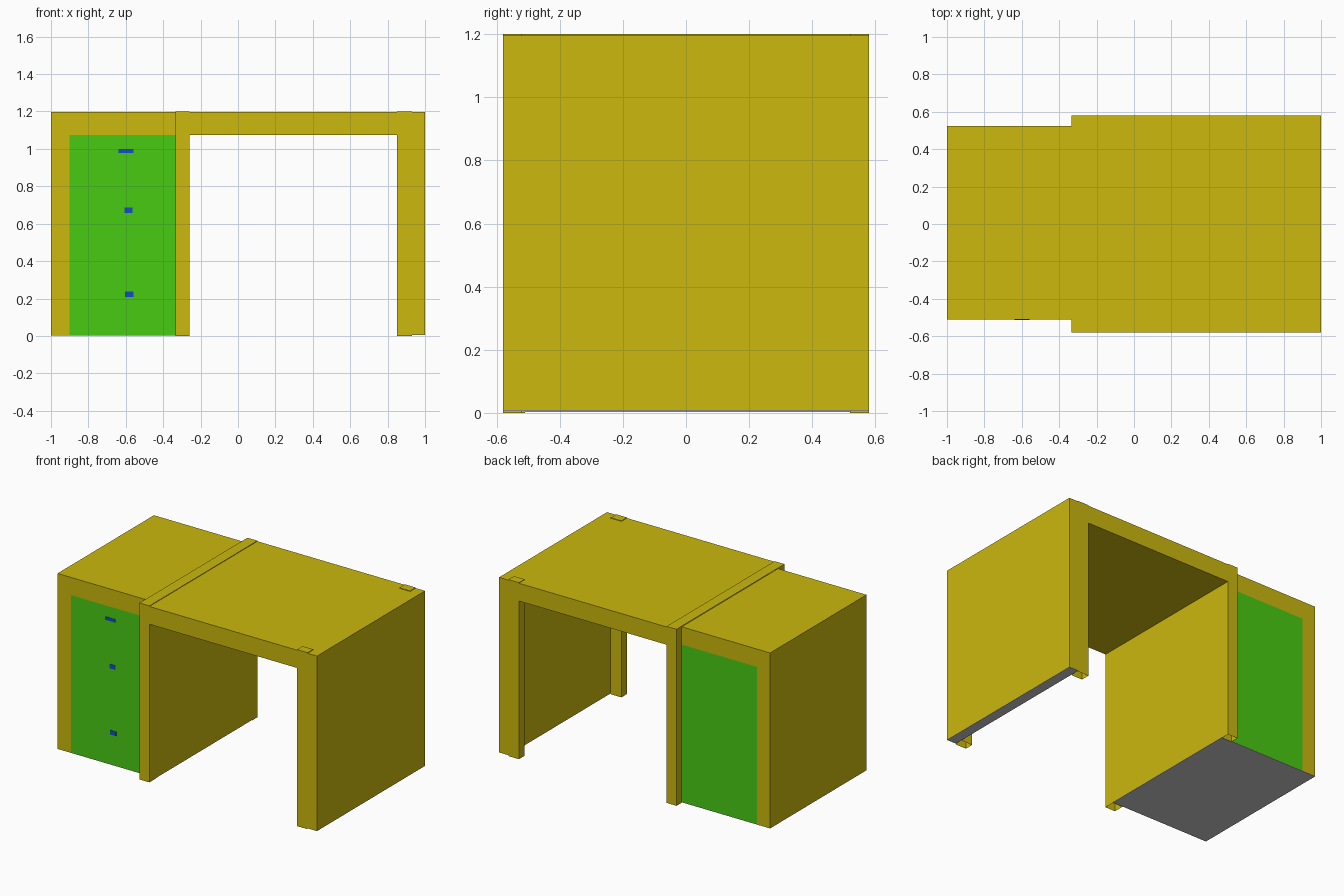
import bpy, bmesh
from mathutils import Vector

if "Cube" in bpy.data.objects:
    bpy.data.objects.remove(bpy.data.objects["Cube"])


def material(name, rgb):
    m = bpy.data.materials.new(name)
    m.diffuse_color = (*rgb, 1)
    m.use_nodes = True
    m.node_tree.nodes["Principled BSDF"].inputs["Base Color"].default_value = m.diffuse_color
    return m


YELLOW = material("yellow_panel", (0.60, 0.48, 0.004))
GREEN = material("green_door", (0.065, 0.60, 0.006))
BLUE = material("blue_handle", (0.006, 0.075, 0.60))

AXES = {"+x": (1, 0, 0), "-x": (-1, 0, 0), "+y": (0, 1, 0),
        "-y": (0, -1, 0), "+z": (0, 0, 1), "-z": (0, 0, -1)}


def box(name, x, y, z, mat=None, skip=""):
    """Box from ranges; sides listed in skip are left open (hidden joints)."""
    bm = bmesh.new()
    bmesh.ops.create_cube(bm, size=1)
    for v in bm.verts:
        v.co = [r[0] + (c + 0.5) * (r[1] - r[0]) for c, r in zip(v.co, (x, y, z))]
    bm.normal_update()
    gone = [f for f in bm.faces
            if any(f.normal.dot(Vector(AXES[s])) > 0.9 for s in skip.split())]
    bmesh.ops.delete(bm, geom=gone, context='FACES')
    me = bpy.data.meshes.new(name)
    bm.to_mesh(me)
    bm.free()
    if mat:
        me.materials.append(mat)
    ob = bpy.data.objects.new(name, me)
    bpy.context.collection.objects.link(ob)
    return ob


# Shared levels
Y0, Y1 = -0.58, 0.58          # desk depth
C0, C1 = -0.51, 0.525         # cabinet depth
UNDER, TOP, CAP = 1.075, 1.196, 1.2
XA, XB = -0.335, -0.26        # divider between cabinet and desk

# Cabinet: side, top, doors on both faces, base
box("cabinet_side", (-1, -0.9), (C0, C1), (0.006, UNDER), YELLOW, "+x +z -z")
box("cabinet_top", (-1, XA), (C0, C1), (UNDER, TOP), YELLOW, "+x -z")
box("cabinet_doors", (-0.9, XA), (C0, C1), (0.006, UNDER), GREEN, "+x -x +z -z")
box("cabinet_base", (-1, XB), (C0, C1), (0.003, 0.006))

# Drawer handles on the front
for i, (x, z) in enumerate([((-0.64, -0.56), (0.978, 1.0)),
                            ((-0.607, -0.563), (0.657, 0.687)),
                            ((-0.605, -0.558), (0.208, 0.238))]):
    box(f"handle_{i + 1}", x, (C0 - 0.002, C0), z, BLUE, "+y")

# Divider panel with a hollow post at each end
box("divider_panel", (XA, XB), (C0, C1), (0.006, CAP), YELLOW, "-x +y -y -z")
for name, y in (("front", (Y0, C0)), ("back", (C1, Y1))):
    box(f"divider_{name}_post", (XA, XB), y, (0, CAP), YELLOW, "-z")

# Desk top and end panel
box("desk_top", (XB, 1), (Y0, Y1), (UNDER, TOP), YELLOW, "-x")
box("end_panel", (0.93, 1), (Y0, Y1), (0.009, UNDER), YELLOW, "+z -z")
box("end_panel_base", (0.93, 1), (Y0, Y1), (0.006, 0.009))

# Hollow end posts, with raised caps showing through the desk top
for name, y in (("front", (Y0, -0.52)), ("back", (0.52, Y1))):
    box(f"end_{name}_post", (0.85, 0.93), y, (0, UNDER), YELLOW, "+x +z -z")
    box(f"end_{name}_post_cap", (0.85, 0.93), y, (TOP, CAP), YELLOW, "-z")
